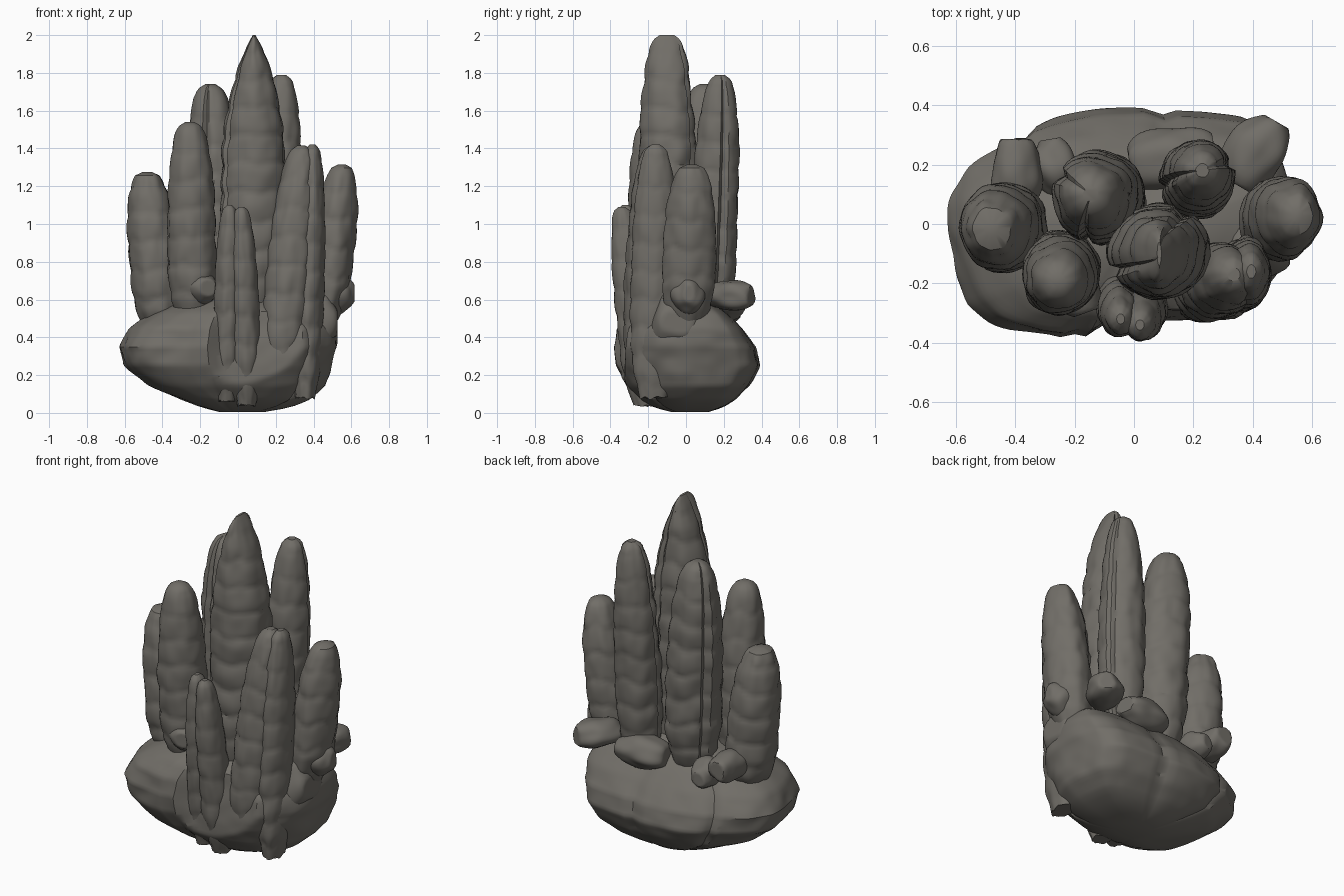
import bpy, bmesh, math
from mathutils import Vector, noise

if "Cube" in bpy.data.objects:
    bpy.data.objects.remove(bpy.data.objects["Cube"])

stone = bpy.data.materials.new("dark_stone")
stone.diffuse_color = (0.165, 0.155, 0.137, 1)
stone.use_nodes = True
stone.node_tree.nodes["Principled BSDF"].inputs["Base Color"].default_value = stone.diffuse_color


def interp(table, t):
    for a, b in zip(table, table[1:]):
        if t <= b[0]:
            f = (t - a[0]) / (b[0] - a[0])
            return [p + (q - p) * f for p, q in zip(a[1:], b[1:])]
    return list(table[-1][1:])


def groove(ang, creases, width, depth):
    k = 1.0
    for c in creases:
        d = (ang - math.radians(c) + math.pi) % (2 * math.pi) - math.pi
        k -= depth * math.exp(-(d / width) ** 2)
    return k


def finish(bm, name, angle=35):
    bmesh.ops.recalc_face_normals(bm, faces=bm.faces)
    me = bpy.data.meshes.new(name)
    bm.to_mesh(me)
    bm.free()
    ob = bpy.data.objects.new(name, me)
    bpy.context.collection.objects.link(ob)
    me.materials.append(stone)
    bpy.ops.object.select_all(action='DESELECT')
    ob.select_set(True)
    bpy.context.view_layer.objects.active = ob
    bpy.ops.object.shade_smooth_by_angle(angle=math.radians(angle))
    return ob


def loft(rings, name, angle=35):
    bm = bmesh.new()
    vs = [[bm.verts.new(p) for p in r] for r in rings]
    n = len(vs[0])
    for a, b in zip(vs, vs[1:]):
        for i in range(n):
            j = (i + 1) % n
            bm.faces.new((a[i], a[j], b[j], b[i]))
    bm.faces.new(vs[0][::-1])
    bm.faces.new(vs[-1])
    return finish(bm, name, angle)


# Finger profiles: height fraction, x width, y width
BLUNT = [(0, .6, .6), (.1, .88, .88), (.22, 1, 1), (.5, 1.0, 1.0), (.7, .93, .93),
         (.85, .78, .78), (.94, .6, .6), (.98, .46, .46), (1, .18, .18)]
WEDGE = [(0, .8, .8), (.25, 1, 1), (.55, 1, 1), (.7, .88, .95), (.82, .68, .82),
         (.9, .48, .72), (.96, .25, .58), (.985, .12, .46), (1, .04, .25)]


def finger(name, base, tip, rx, ry, creases=(), prof=BLUNT, seed=0.0):
    base, tip = Vector(base), Vector(tip)
    band = 0.15
    count = int((tip.z - base.z) / 0.018)
    rings = []
    for k in range(count + 1):
        t = k / count
        c = base.lerp(tip, t)
        wx, wy = interp(prof, t)
        ring = []
        for i in range(44):
            a = 2 * math.pi * i / 44
            d = Vector((math.cos(a), math.sin(a), 0))
            wob = noise.noise(d * 1.3 + Vector((seed, 0, c.z * 1.5)))
            phase = ((c.z + 0.04 * wob + seed * 0.03) / band) % 1
            scallop = 0.93 + 0.085 * math.sin(math.pi * phase) ** 0.4
            rough = 1 + 0.06 * wob + 0.06 * noise.noise(d * 2.5 + Vector((0, seed, c.z * 9)))
            r = scallop * rough * groove(a, creases, 0.1, 0.2)
            dz = 0.02 * noise.noise(d * 2 + Vector((seed, 5, 0))) * (1 - t)
            ring.append((c.x + rx * wx * r * d.x, c.y + ry * wy * r * d.y, c.z + dz))
        rings.append(ring)
    return loft(rings, name)


# Rock base: height, left, right, front and back extents
BASE = [(.005, -.10, .14, -.08, .12), (.03, -.20, .28, -.18, .20),
        (.07, -.30, .39, -.25, .26), (.14, -.46, .47, -.32, .33),
        (.25, -.60, .50, -.385, .395), (.35, -.635, .53, -.405, .375),
        (.45, -.58, .53, -.385, .30), (.53, -.45, .50, -.32, .22),
        (.59, -.30, .42, -.22, .13), (.63, -.12, .25, -.10, .05)]
rings = []
for k in range(41):
    z = .005 + .625 * k / 40
    xl, xr, yf, yb = interp(BASE, z)
    ring = []
    for i in range(120):
        a = 2 * math.pi * i / 120
        c, s = math.cos(a), math.sin(a)
        # Fuller front-left and back-right corners
        e = 1 - (0.45 if c > 0 else 0.34) * max(0, min(1, 2.2 * c * s))
        x = (xr if c > 0 else -xl) * math.copysign(abs(c) ** e, c)
        y = (yb if s > 0 else -yf) * math.copysign(abs(s) ** e, s)
        if s < 0:
            # Front is set back behind the split fingers
            f = max(0, min(1, (x + .2) / .12))
            y = max(y, -.42 + f * (.09 + .12 * max(0, z - .2)))
        w = 1 + 0.04 * noise.noise(Vector((x * 3, y * 3, z * 4)))
        w += 0.02 * noise.noise(Vector((x * 10, y * 10, z * 12)))
        w *= groove(a, (-104, -42, 82, 128), 0.035, 0.06)
        ring.append((x * w, y * w, z))
    rings.append(ring)
loft(rings, "rock_base")

# Tall fingers
finger("centre_finger", (.085, -.085, .4), (.085, -.1, 2.0), .172, .155, (205, 60), WEDGE, 1)
finger("back_right_finger", (.2, .13, .5), (.23, .18, 1.79), .122, .125, (20, 190), seed=2)
finger("back_left_finger", (-.1, .08, .5), (-.145, .1, 1.74), .15, .155, (150, 255), seed=3)
finger("front_left_finger", (-.24, -.15, .5), (-.255, -.19, 1.54), .13, .135, (), seed=4)
finger("left_finger", (-.41, -.01, .45), (-.48, -.015, 1.275), .137, .15, (), seed=5)
finger("right_finger", (.45, .01, .48), (.55, .03, 1.315), .118, .14, (), seed=6)

# Split front fingers
finger("front_small_left", (-.06, -.22, .06), (-.045, -.32, 1.1), .073, .095, seed=7)
finger("front_small_right", (.045, -.22, .04), (.02, -.34, 1.09), .08, .095, seed=8)
finger("front_right_finger", (.22, -.215, .2), (.335, -.17, 1.415), .125, .127, seed=9)
finger("front_right_sliver", (.355, -.17, .08), (.395, -.16, 1.42), .083, .125, seed=10)


# Stubby knobs around the rock
def knob(name, loc, size, turn=0.0):
    bm = bmesh.new()
    bmesh.ops.create_icosphere(bm, subdivisions=4, radius=1)
    cs, sn = math.cos(math.radians(turn)), math.sin(math.radians(turn))
    for v in bm.verts:
        p = v.co.copy()
        p *= 1 + 0.2 * noise.noise(p * 1.2 + Vector(loc) * 9)
        p.x = max(-.88, min(.88, p.x)) * 1.1
        x, y = p.x * size[0], p.y * size[1]
        v.co = Vector((x * cs - y * sn, x * sn + y * cs, p.z * size[2])) + Vector(loc)
    finish(bm, name)


knob("knob_right", (.53, .01, .63), (.09, .09, .1))
knob("knob_back_right", (.41, .24, .62), (.13, .1, .085), 60)
knob("knob_back", (.13, .22, .58), (.15, .11, .09), 10)
knob("knob_back_left", (-.4, .17, .62), (.12, .09, .09), 90)
knob("knob_back_middle", (-.27, .19, .55), (.1, .08, .08), 100)
knob("knob_front_left", (-.2, -.2, .66), (.11, .09, .08), -70)
knob("shoulder_right", (.41, -.05, .48), (.12, .13, .16))
